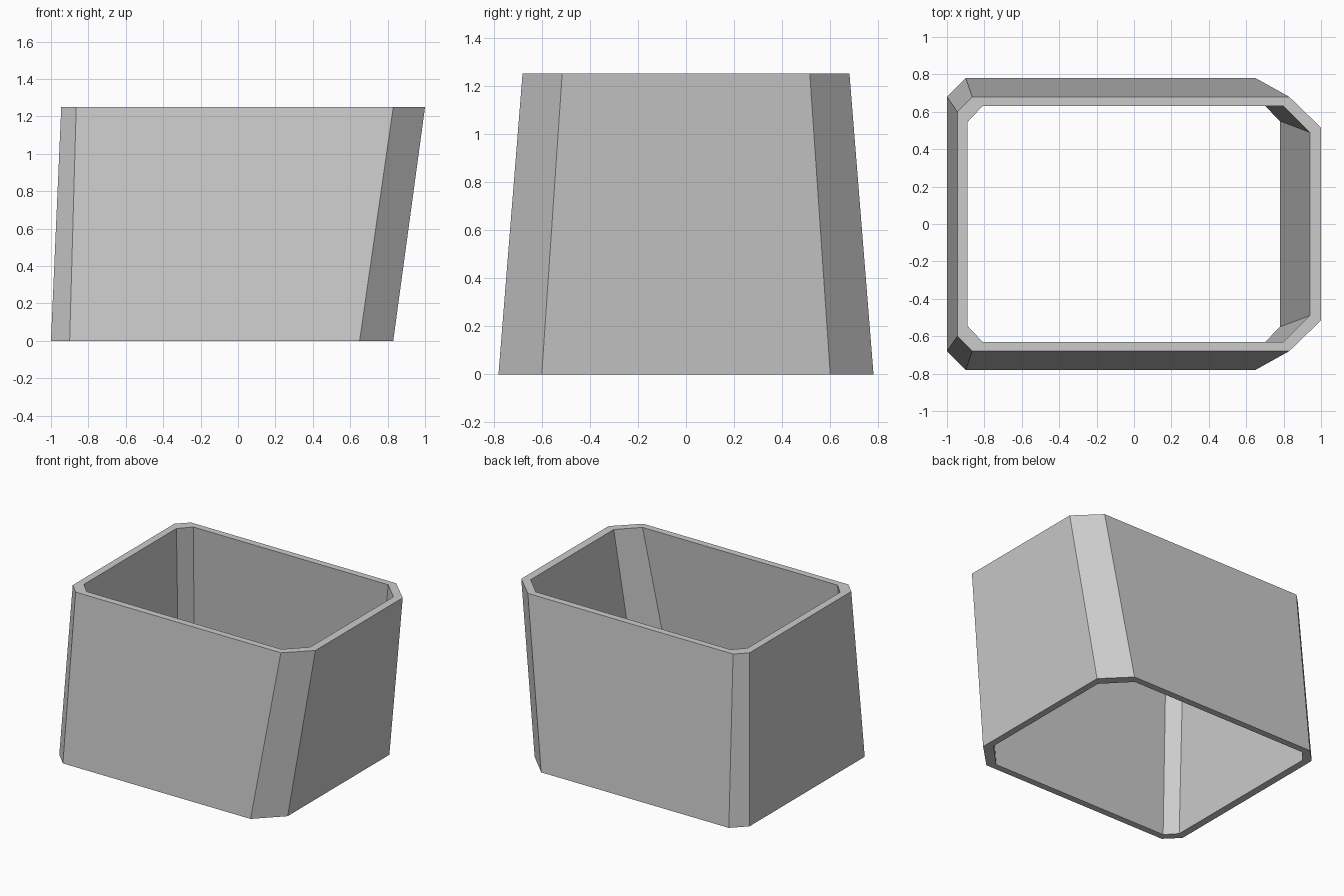
import bpy
import bmesh

cube = bpy.data.objects.get("Cube")
if cube:
    bpy.data.objects.remove(cube, do_unlink=True)

HEIGHT = 1.25


def ring(bm, half, z):
    """Mirror a half outline across y to make a closed eight-sided loop."""
    outline = half + [(x, -y) for x, y in reversed(half)]
    return [bm.verts.new((x, y, z)) for x, y in outline]


def bridge(bm, a, b):
    for i in range(len(a)):
        j = (i + 1) % len(a)
        bm.faces.new((a[i], a[j], b[j], b[i]))


# Half outlines, from the left end round to the slanted end
outer_low = [(-1, .68), (-.9, .78), (.65, .78), (.83, .6)]
outer_high = [(-.945, .6), (-.865, .68), (.83, .68), (1, .515)]
inner_low = [(-.945, .65), (-.87, .73), (.605, .73), (.78, .55)]
inner_high = [(-.89, .545), (-.81, .63), (.8, .63), (.94, .49)]

# Open sleeve: outer wall, top rim, inner wall, bottom rim
bm = bmesh.new()
loops = [ring(bm, outer_low, 0), ring(bm, outer_high, HEIGHT),
         ring(bm, inner_high, HEIGHT), ring(bm, inner_low, 0)]
for k in range(4):
    bridge(bm, loops[k], loops[(k + 1) % 4])
bmesh.ops.recalc_face_normals(bm, faces=bm.faces)

mesh = bpy.data.meshes.new("chamfered_sleeve")
bm.to_mesh(mesh)
bm.free()

# Plain grey
grey = bpy.data.materials.new("light_grey")
grey.use_nodes = True
colour = (.6, .6, .6, 1)
grey.diffuse_color = colour
grey.node_tree.nodes["Principled BSDF"].inputs["Base Color"].default_value = colour
mesh.materials.append(grey)

sleeve = bpy.data.objects.new("chamfered_sleeve", mesh)
bpy.context.collection.objects.link(sleeve)
